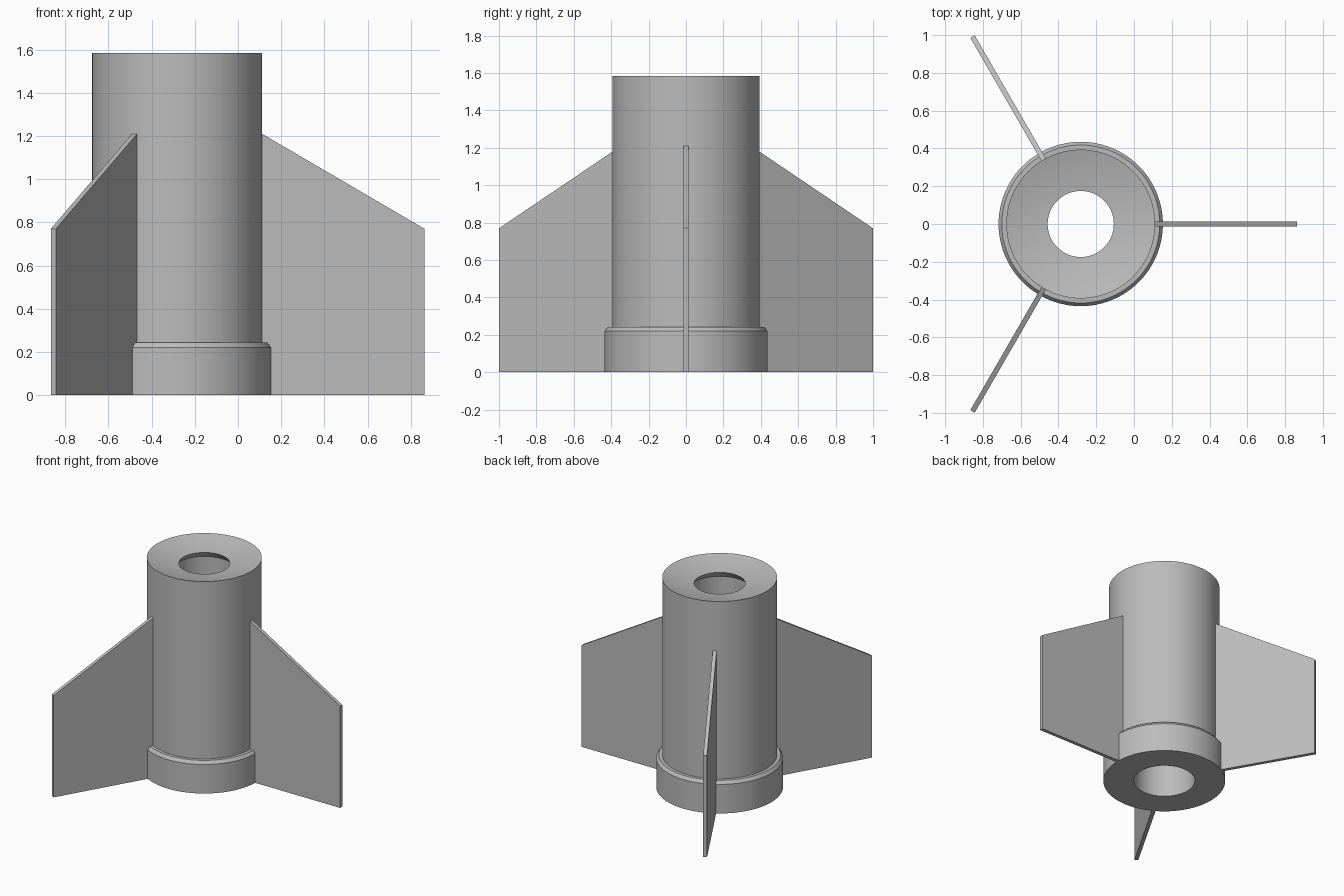
import bpy, bmesh, math
from mathutils import Matrix, Vector

cube = bpy.data.objects.get("Cube")
if cube:
    bpy.data.objects.remove(cube, do_unlink=True)

AXIS_X = -0.282
BODY_R, BORE_R, HOLE_R = 0.394, 0.218, 0.175
TOP, DISH_DEPTH = 1.585, 0.045

grey = bpy.data.materials.new("plain grey")
grey.use_nodes = True
colour = (0.5, 0.5, 0.5, 1)
grey.diffuse_color = colour
grey.node_tree.nodes["Principled BSDF"].inputs["Base Color"].default_value = colour


def add_object(name, bm, smooth=False):
    bmesh.ops.recalc_face_normals(bm, faces=bm.faces)
    mesh = bpy.data.meshes.new(name)
    bm.to_mesh(mesh)
    bm.free()
    mesh.materials.append(grey)
    obj = bpy.data.objects.new(name, mesh)
    obj.location.x = AXIS_X
    bpy.context.collection.objects.link(obj)
    if smooth:
        bpy.ops.object.select_all(action='DESELECT')
        obj.select_set(True)
        bpy.context.view_layer.objects.active = obj
        bpy.ops.object.shade_smooth_by_angle(angle=math.radians(20))
    return obj


def lathe(name, profile, steps=96):
    """Spin a closed (radius, height) profile around the vertical axis."""
    bm = bmesh.new()
    verts = [bm.verts.new((r, 0, z)) for r, z in profile]
    edges = [bm.edges.new((a, b)) for a, b in zip(verts, verts[1:] + verts[:1])]
    bmesh.ops.spin(bm, geom=verts + edges, cent=(0, 0, 0), axis=(0, 0, 1),
                   angle=math.tau, steps=steps, use_duplicate=False)
    bmesh.ops.remove_doubles(bm, verts=bm.verts, dist=1e-4)
    return add_object(name, bm, smooth=True)


# Hollow body with base collar and a shallow concave dish on top
dish = []
for i in range(9):
    r = BODY_R + (HOLE_R - BODY_R) * i / 8
    drop = (BODY_R**2 - r**2) / (BODY_R**2 - HOLE_R**2)
    dish.append((r, TOP - DISH_DEPTH * drop))
collar = [(0.435, 0), (0.435, 0.22), (0.418, 0.243), (BODY_R, 0.243)]
bore = [(BORE_R, TOP - DISH_DEPTH - 0.05), (BORE_R, 0)]
lathe("hollow_body", collar + dish + bore)

# Three swept fins
FIN = [(0.38, 0), (1.146, 0), (1.146, 0.77), (0.38, 1.218)]
THICK = 0.027
for i, name in enumerate(("left_fin", "back_right_fin", "front_right_fin")):
    bm = bmesh.new()
    face = bm.faces.new([bm.verts.new((r, -THICK / 2, z)) for r, z in FIN])
    ext = bmesh.ops.extrude_face_region(bm, geom=[face])
    moved = [v for v in ext["geom"] if isinstance(v, bmesh.types.BMVert)]
    bmesh.ops.translate(bm, verts=moved, vec=Vector((0, THICK, 0)))
    turn = Matrix.Rotation(math.tau * i / 3, 3, 'Z')
    bmesh.ops.rotate(bm, verts=bm.verts, cent=(0, 0, 0), matrix=turn)
    add_object(name, bm)
